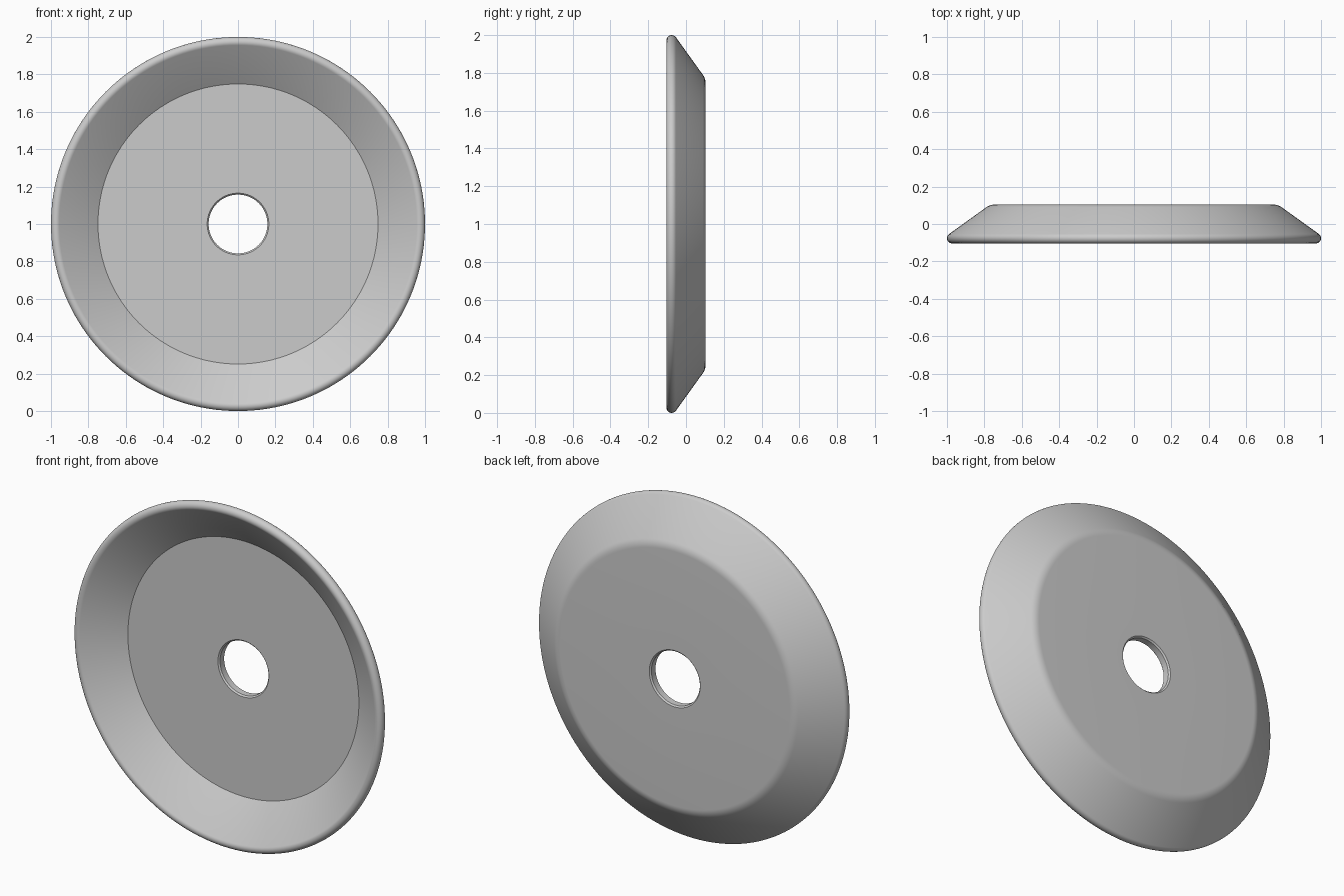
import bpy, bmesh
from math import sin, cos, tan, pi, radians
from mathutils import Matrix, Vector

if "Cube" in bpy.data.objects:
    bpy.data.objects.remove(bpy.data.objects["Cube"])

SEGMENTS = 160
BACK, FLOOR = 0.104, 0.05      # back and front faces of the floor
SLOPE = radians(35.7)          # wall angle from the floor
RIM, RIM_R, RIM_Y = 0.028, 0.972, -0.076
HOLE, CHAMFER = 0.157, 0.008


def arc(cr, cy, radius, start, end, steps):
    """Arc points as (radius from axis, depth)."""
    return [(cr + radius * cos(start + (end - start) * i / steps),
             cy + radius * sin(start + (end - start) * i / steps))
            for i in range(steps + 1)]


# Cross-section: rounded lip, outer cone, soft back corner, hole, floor, inner cone
normal = pi / 2 - SLOPE
rim = arc(RIM_R, RIM_Y, RIM, normal - pi, normal, 14)
outer_r, outer_y = rim[-1]
inner_r, inner_y = rim[0]
corner_r = outer_r - (BACK - outer_y) / tan(SLOPE)
floor_r = inner_r - (FLOOR - inner_y) / tan(SLOPE)
bend = 0.08
back_corner = arc(corner_r - bend * tan(SLOPE / 2), BACK - bend, bend, normal, pi / 2, 6)
hole = [(HOLE + CHAMFER, BACK), (HOLE, BACK - CHAMFER),
        (HOLE, FLOOR + CHAMFER), (HOLE + CHAMFER, FLOOR)]
profile = rim + back_corner + hole + [(floor_r, FLOOR)]

# Revolve the closed section around the front-to-back axis
bm = bmesh.new()
verts = [bm.verts.new((r, y, 0)) for r, y in profile]
edges = [bm.edges.new((a, b)) for a, b in zip(verts, verts[1:] + verts[:1])]
bmesh.ops.spin(bm, geom=verts + edges, cent=(0, 0, 0), axis=(0, 1, 0),
               angle=2 * pi, steps=SEGMENTS, use_duplicate=False)
bmesh.ops.remove_doubles(bm, verts=bm.verts, dist=0.0001)
bmesh.ops.recalc_face_normals(bm, faces=bm.faces)
bmesh.ops.transform(bm, matrix=Matrix.Translation(Vector((0, 0, 1))), verts=bm.verts)
mesh = bpy.data.meshes.new("dished_disc")
bm.to_mesh(mesh)
bm.free()

disc = bpy.data.objects.new("dished_disc", mesh)
bpy.context.collection.objects.link(disc)

# Plain grey finish
grey = bpy.data.materials.new("light_grey")
grey.use_nodes = True
colour = (0.6, 0.6, 0.6, 1)
grey.diffuse_color = colour
grey.node_tree.nodes["Principled BSDF"].inputs["Base Color"].default_value = colour
mesh.materials.append(grey)

bpy.ops.object.select_all(action='DESELECT')
disc.select_set(True)
bpy.context.view_layer.objects.active = disc
bpy.ops.object.shade_smooth_by_angle(angle=radians(30))
